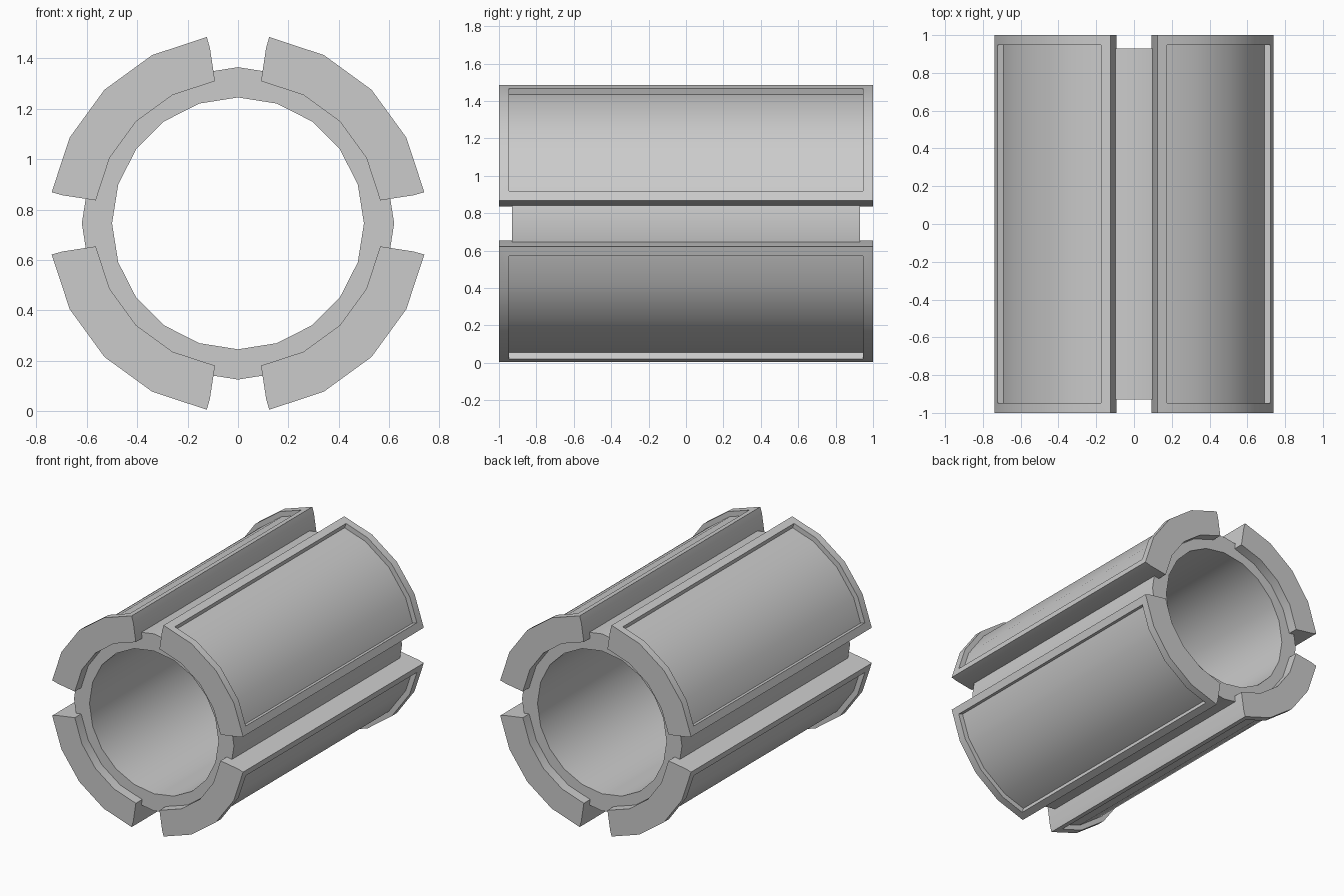
import bpy
import bmesh
from math import sin, cos, radians

cube = bpy.data.objects.get("Cube")
if cube:
    bpy.data.objects.remove(cube, do_unlink=True)

CENTRE_Z = 0.745

grey = bpy.data.materials.new("plain grey")
grey.use_nodes = True
colour = (0.6, 0.6, 0.6, 1)
grey.diffuse_color = colour
grey.node_tree.nodes["Principled BSDF"].inputs["Base Color"].default_value = colour


def polar(radius, degrees, y):
    a = radians(degrees)
    return (radius * sin(a), y, CENTRE_Z + radius * cos(a))


def finish(bm, name):
    bmesh.ops.recalc_face_normals(bm, faces=bm.faces)
    mesh = bpy.data.meshes.new(name)
    bm.to_mesh(mesh)
    bm.free()
    mesh.materials.append(grey)
    obj = bpy.data.objects.new(name, mesh)
    bpy.context.collection.objects.link(obj)
    bpy.ops.object.select_all(action='DESELECT')
    obj.select_set(True)
    bpy.context.view_layer.objects.active = obj
    bpy.ops.object.shade_smooth_by_angle(angle=radians(30))


def tube(name, inner, outer, half, sides):
    bm = bmesh.new()
    section = [(inner, -half), (outer, -half), (outer, half), (inner, half)]
    rings = [[bm.verts.new(polar(r, 360 * i / sides, y)) for r, y in section]
             for i in range(sides)]
    for i, ring in enumerate(rings):
        after = rings[(i + 1) % sides]
        for j in range(4):
            k = (j + 1) % 4
            bm.faces.new((ring[j], ring[k], after[k], after[j]))
    finish(bm, name)


def armour_plate(name, turn):
    # Arc-shaped section: outer arc, bent side, inner arc, bent side
    arc = [9.5, 27, 45, 63, 80.5]
    section = [(0.75, a) for a in arc] + [(0.706, 80.9)]
    section += [(0.572, a) for a in (80.8, 63, 45, 27, 9.2)] + [(0.706, 9.1)]
    bm = bmesh.new()
    front = [bm.verts.new(polar(r, a + turn, -1)) for r, a in section]
    back = [bm.verts.new(polar(r, a + turn, 1)) for r, a in section]
    bm.faces.new(front)
    bm.faces.new(back[::-1])
    count = len(section)
    sides = []
    for i in range(count):
        j = (i + 1) % count
        sides.append(bm.faces.new((front[i], back[i], back[j], front[j])))
    bmesh.ops.recalc_face_normals(bm, faces=bm.faces)
    # Recessed panel within a raised rim
    panel = sides[:len(arc) - 1]
    bmesh.ops.inset_region(bm, faces=panel, thickness=0.053, use_even_offset=True)
    bmesh.ops.inset_region(bm, faces=panel, thickness=0.0, depth=-0.035,
                           use_even_offset=True)
    finish(bm, name)


tube("inner_tube", 0.5, 0.62, 0.93, 20)

for index, name in enumerate(("upper_left", "lower_left", "lower_right", "upper_right")):
    armour_plate(name + "_plate", 90 * index)
